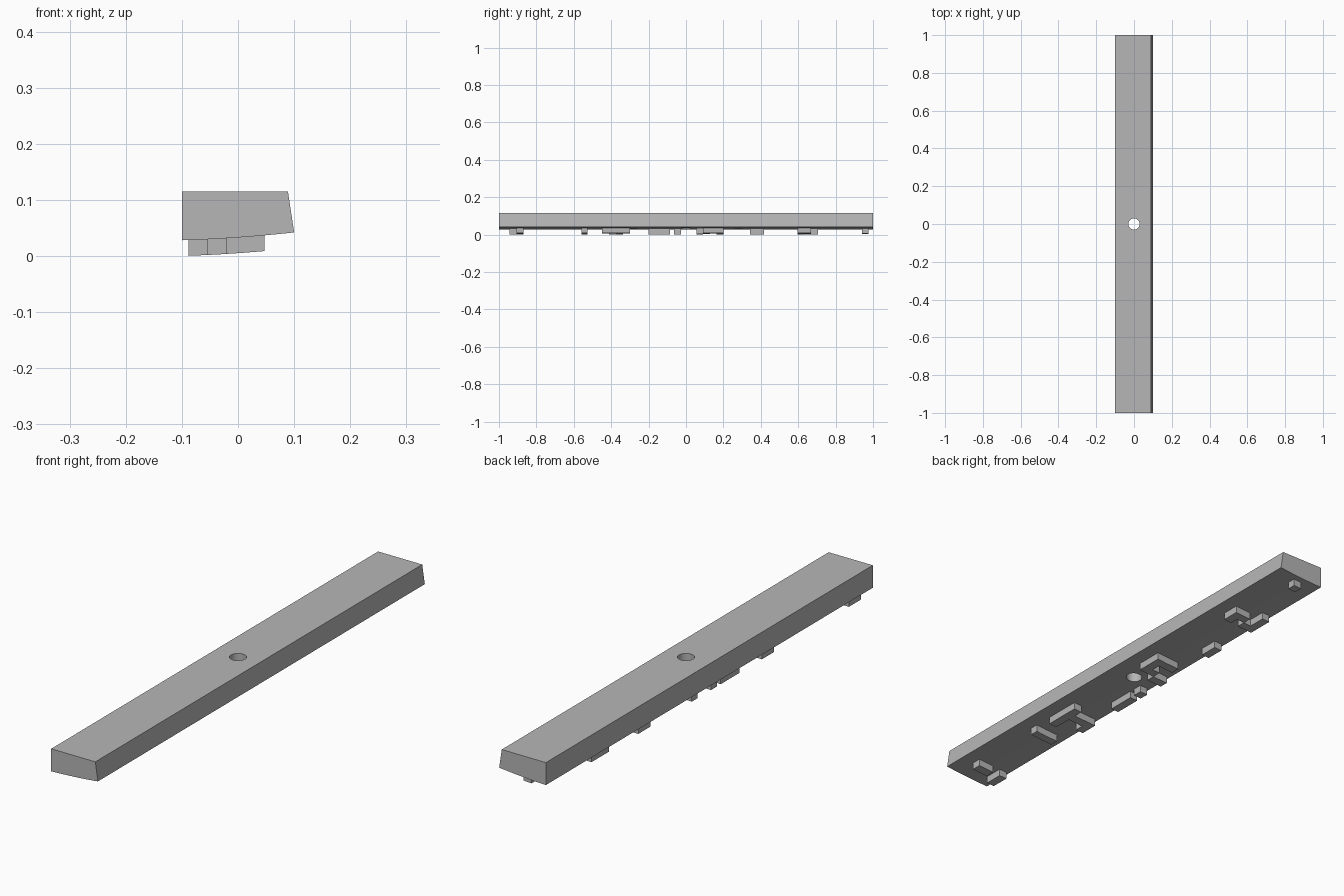
import bpy
import bmesh

cube = bpy.data.objects.get("Cube")
if cube:
    bpy.data.objects.remove(cube, do_unlink=True)

grey = bpy.data.materials.new("plain grey")
grey.use_nodes = True
grey.diffuse_color = (0.47, 0.47, 0.47, 1)
grey.node_tree.nodes["Principled BSDF"].inputs["Base Color"].default_value = (0.47, 0.47, 0.47, 1)


def underside(x):
    """Height of the gently curved underside."""
    t = x + 0.1
    return 0.028 + 0.03 * t + 0.2 * t * t


def finish(name, bm):
    bmesh.ops.remove_doubles(bm, verts=bm.verts, dist=0.0001)
    bmesh.ops.recalc_face_normals(bm, faces=bm.faces)
    mesh = bpy.data.meshes.new(name)
    bm.to_mesh(mesh)
    bm.free()
    mesh.materials.append(grey)
    obj = bpy.data.objects.new(name, mesh)
    bpy.context.collection.objects.link(obj)
    return obj


# Bar: slanted left side and curved underside, extruded along y
bm = bmesh.new()
steps = 12
xs = [-0.1 + 0.2 * i / steps for i in range(steps + 1)]
profile = [(x, underside(x)) for x in xs] + [(0.089, 0.115), (-0.1, 0.115)]
end = bm.faces.new([bm.verts.new((x, -1, z)) for x, z in profile])
ext = bmesh.ops.extrude_face_region(bm, geom=[end])
moved = [g for g in ext["geom"] if isinstance(g, bmesh.types.BMVert)]
bmesh.ops.translate(bm, verts=moved, vec=(0, 2, 0))
bar = finish("bar", bm)

# Round hole through the middle
bpy.ops.mesh.primitive_cylinder_add(vertices=40, radius=0.03, depth=0.4, location=(0, 0, 0.07))
cutter = bpy.context.object
cutter.name = "hole_cutter"
cutter.hide_render = True
cutter.data.materials.append(grey)
cut = bar.modifiers.new("hole", "BOOLEAN")
cut.operation = "DIFFERENCE"
cut.solver = "EXACT"
cut.object = cutter
bpy.ops.object.select_all(action="DESELECT")
bar.select_set(True)
bpy.context.view_layer.objects.active = bar
bpy.ops.object.modifier_apply(modifier=cut.name)
bpy.data.objects.remove(cutter, do_unlink=True)
bpy.ops.object.shade_smooth_by_angle()

# Raised teeth below: each row is one step in y, columns run from left to right
COLUMN = 0.0338
LEFT = 0.047
DEPTH = 0.028


def teeth(name, y0, step, rows):
    cells = {(r, c) for r, row in enumerate(rows) for c, k in enumerate(row) if k == "X"}
    bm = bmesh.new()

    def point(r, c, low):
        x = LEFT - c * COLUMN
        z = underside(x) + (-DEPTH if low else 0.003)
        return bm.verts.new((x, y0 + r * step, z))

    for r, c in sorted(cells):
        corners = [(r, c), (r, c + 1), (r + 1, c + 1), (r + 1, c)]
        neighbours = [(r - 1, c), (r, c + 1), (r + 1, c), (r, c - 1)]
        for low in (True, False):
            bm.faces.new([point(*k, low) for k in corners])
        # Walls only where the next cell is empty
        for i, n in enumerate(neighbours):
            if n not in cells:
                a, b = corners[i], corners[(i + 1) % 4]
                bm.faces.new([point(*a, True), point(*b, True), point(*b, False), point(*a, False)])
    return finish(name, bm)


teeth("front_teeth", -0.945, 0.0375, ["...X", "XX.X"])
teeth("front_step_tooth", -0.56, 0.034, ["XXX."])
teeth("long_front_teeth", -0.45, 0.0375, ["X...", "X..X", "XXXX", "X..."])
teeth("front_edge_tooth", -0.2, 0.038, ["...X"] * 3)
teeth("middle_edge_peg", -0.065, 0.038, ["...X"])
teeth("middle_teeth", 0.055, 0.0362, ["..XX", "XX..", "X...", "XXX."])
teeth("back_edge_tooth", 0.342, 0.038, ["...X"] * 2)
teeth("back_teeth", 0.597, 0.036, ["X.XX", "XX.X", "...X"])
teeth("back_peg", 0.94, 0.035, [".X.."])
